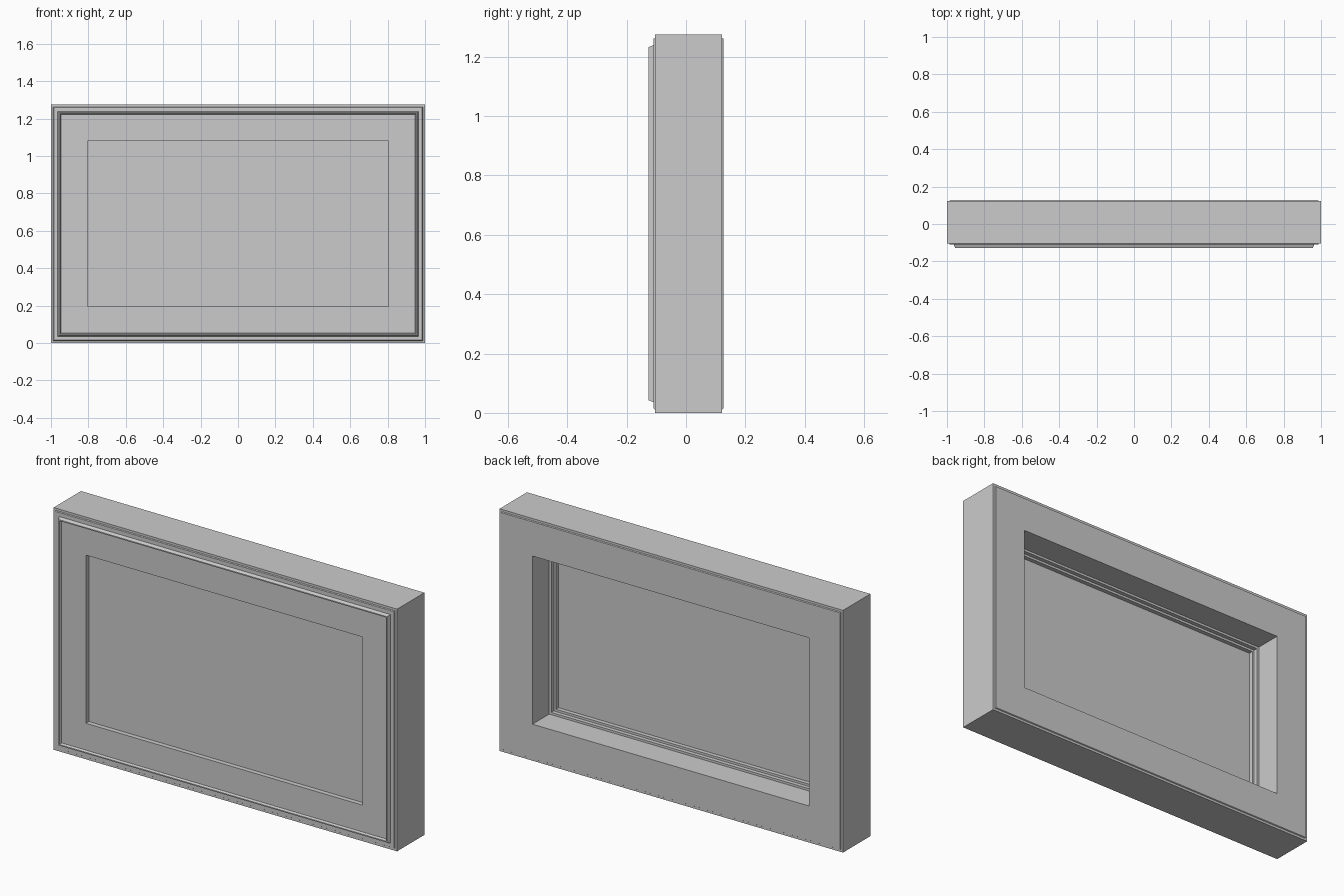
import bpy, bmesh

if "Cube" in bpy.data.objects:
    bpy.data.objects.remove(bpy.data.objects["Cube"])

W, H = 1.0, 1.275      # half width, full height


def rect_sweep(name, profile, closed):
    """Mitred rectangle loops from (inset, y) points; ring if closed, else capped at both ends."""
    bm = bmesh.new()
    loops = []
    for d, y in profile:
        x, lo, hi = W - d, d, H - d
        loops.append([bm.verts.new(p) for p in
                      ((-x, y, lo), (x, y, lo), (x, y, hi), (-x, y, hi))])
    pairs = list(zip(loops, loops[1:]))
    if closed:
        pairs.append((loops[-1], loops[0]))
    for a, b in pairs:
        for i in range(4):
            j = (i + 1) % 4
            bm.faces.new((a[i], a[j], b[j], b[i]))
    if not closed:
        bm.faces.new(loops[0])
        bm.faces.new(loops[-1])
    bmesh.ops.recalc_face_normals(bm, faces=bm.faces)
    me = bpy.data.meshes.new(name)
    bm.to_mesh(me)
    bm.free()
    ob = bpy.data.objects.new(name, me)
    bpy.context.collection.objects.link(ob)
    return ob


# Moulded frame: back chamfer, outer side, front rim, raised bead, flat border, opening
rect_sweep("frame", [
    (0.195, 0.127), (0.015, 0.127), (0.012, 0.122), (0.0, 0.122),
    (0.0, -0.105), (0.012, -0.105), (0.015, -0.110), (0.036, -0.110),
    (0.043, -0.127), (0.049, -0.127), (0.054, -0.115), (0.195, -0.115),
], True)

# Recessed picture panel with stepped retaining lip on its back
rect_sweep("picture_panel", [
    (0.190, -0.090), (0.190, -0.012), (0.207, -0.012), (0.207, -0.033),
    (0.219, -0.033), (0.219, -0.055),
], False)
